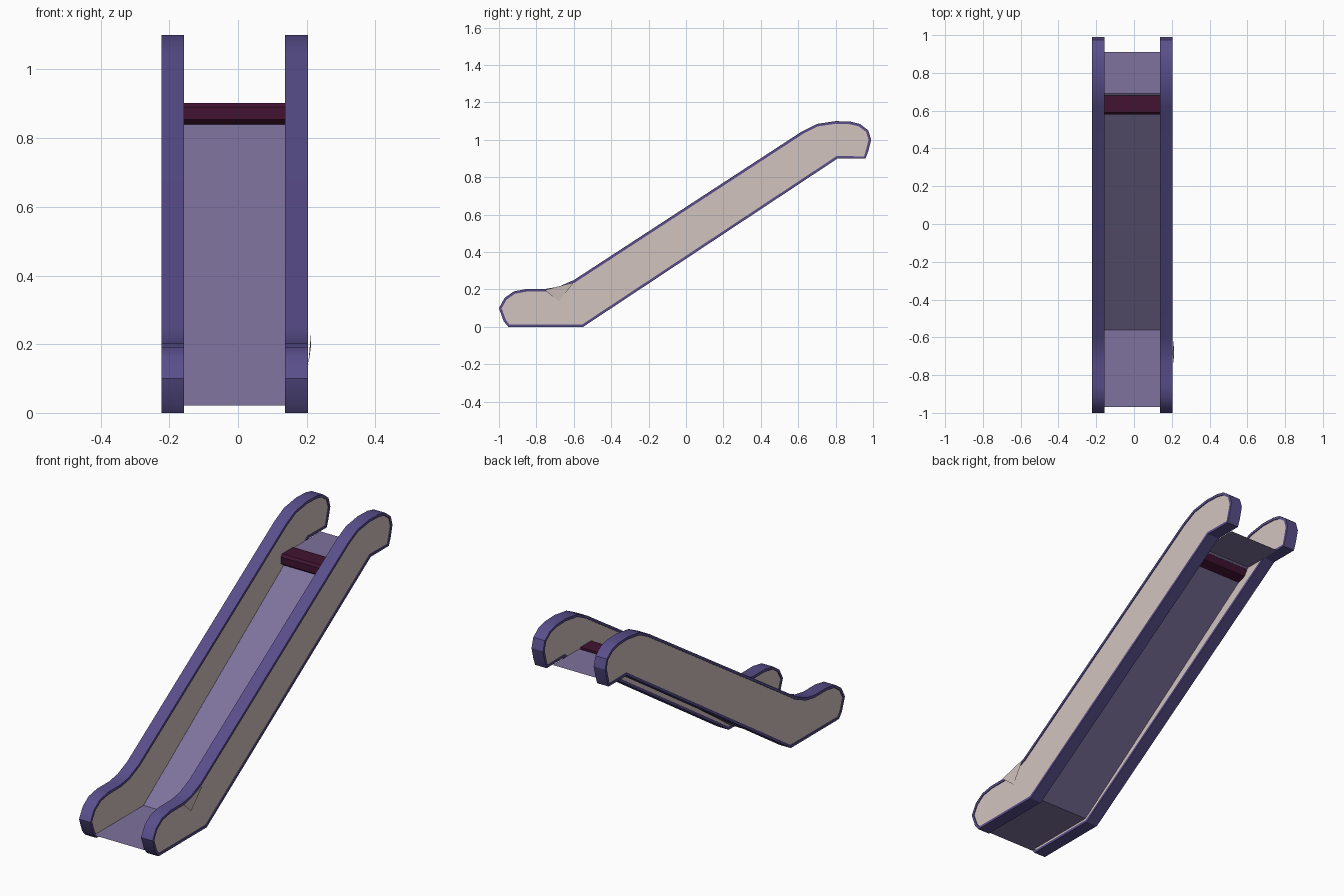
import bpy, bmesh, math

if "Cube" in bpy.data.objects:
    bpy.data.objects.remove(bpy.data.objects["Cube"])


def material(name, rgb):
    m = bpy.data.materials.new(name)
    m.diffuse_color = (*rgb, 1)
    m.use_nodes = True
    m.node_tree.nodes["Principled BSDF"].inputs["Base Color"].default_value = m.diffuse_color
    return m


PURPLE = material("purple rim", (0.10, 0.077, 0.26))
LILAC = material("lilac floor", (0.21, 0.17, 0.34))
BEIGE = material("beige panel", (0.64, 0.55, 0.52))
MAROON = material("dark maroon", (0.055, 0.007, 0.032))

# side outline as (y, z), anticlockwise seen from +x
OUTLINE = [(-0.95, 0), (-0.55, 0), (0.81, 0.9), (0.96, 0.9), (0.975, 0.94),
           (0.99, 1.0), (0.975, 1.05), (0.93, 1.085), (0.88, 1.097), (0.80, 1.1),
           (0.70, 1.085), (0.62, 1.045), (-0.60, 0.25), (-0.68, 0.215),
           (-0.75, 0.203), (-0.85, 0.203), (-0.92, 0.19), (-0.97, 0.155),
           (-1.0, 0.10), (-0.975, 0.03)]


def extrude_profile(name, points, x0, x1, mats, panel=False):
    """Prism of a (y, z) profile between x0 and x1, with optional inset panels."""
    bm = bmesh.new()
    face = bm.faces.new([bm.verts.new((x0, y, z)) for y, z in points])
    new = bmesh.ops.extrude_face_region(bm, geom=[face])["geom"]
    bmesh.ops.translate(bm, vec=(x1 - x0, 0, 0),
                        verts=[v for v in new if isinstance(v, bmesh.types.BMVert)])
    bmesh.ops.recalc_face_normals(bm, faces=bm.faces)
    if panel:
        caps = [f for f in bm.faces if abs(f.normal.x) > 0.9]
        for cap in caps:
            bmesh.ops.inset_region(bm, faces=[cap], thickness=0.014)
            cap.material_index = 1
            step = -0.004 * (1 if cap.normal.x > 0 else -1)
            inner = bmesh.ops.extrude_face_region(bm, geom=[cap])["geom"]
            bmesh.ops.translate(bm, vec=(step, 0, 0),
                                verts=[v for v in inner if isinstance(v, bmesh.types.BMVert)])
            bmesh.ops.delete(bm, geom=[cap] if cap.is_valid else [], context="FACES_ONLY")
        # recess walls belong to the rim
        for f in bm.faces:
            f.material_index = 1 if abs(f.normal.x) > 0.9 and len(f.verts) > 4 else 0
    return finish(name, bm, mats)


def finish(name, bm, mats):
    me = bpy.data.meshes.new(name)
    bm.to_mesh(me)
    bm.free()
    for m in mats:
        me.materials.append(m)
    ob = bpy.data.objects.new(name, me)
    bpy.context.collection.objects.link(ob)
    return ob


def sheet(name, points, x0, x1, mat):
    """Single-sided strip following a (y, z) path."""
    bm = bmesh.new()
    rows = [(bm.verts.new((x0, y, z)), bm.verts.new((x1, y, z))) for y, z in points]
    for a, b in zip(rows, rows[1:]):
        bm.faces.new((a[0], a[1], b[1], b[0]))
    return finish(name, bm, [mat])


# balustrades
for side, x0, x1 in (("left", -0.223, -0.157), ("right", 0.137, 0.204)):
    ob = extrude_profile(side + "_balustrade", OUTLINE, x0, x1, [PURPLE, BEIGE], True)
    bpy.ops.object.select_all(action="DESELECT")
    ob.select_set(True)
    bpy.context.view_layer.objects.active = ob
    bpy.ops.object.shade_smooth_by_angle(angle=math.radians(30))

# lower landing, ramp and upper landing
sheet("floor_and_ramp", [(-0.97, 0.022), (-0.56, 0.022), (0.69, 0.898), (0.91, 0.898)],
      -0.157, 0.137, LILAC)

# dark bar at the head of the ramp
extrude_profile("top_bar", [(0.60, 0.84), (0.66, 0.86), (0.68, 0.89), (0.68, 0.903),
                            (0.59, 0.903), (0.58, 0.89), (0.58, 0.855)],
                -0.157, 0.137, [MAROON])

# small loose fold of the right outer panel
bm = bmesh.new()
bm.faces.new([bm.verts.new(p) for p in
              ((0.204, -0.68, 0.135), (0.213, -0.60, 0.238), (0.213, -0.755, 0.197))])
finish("panel_fold", bm, [BEIGE])
